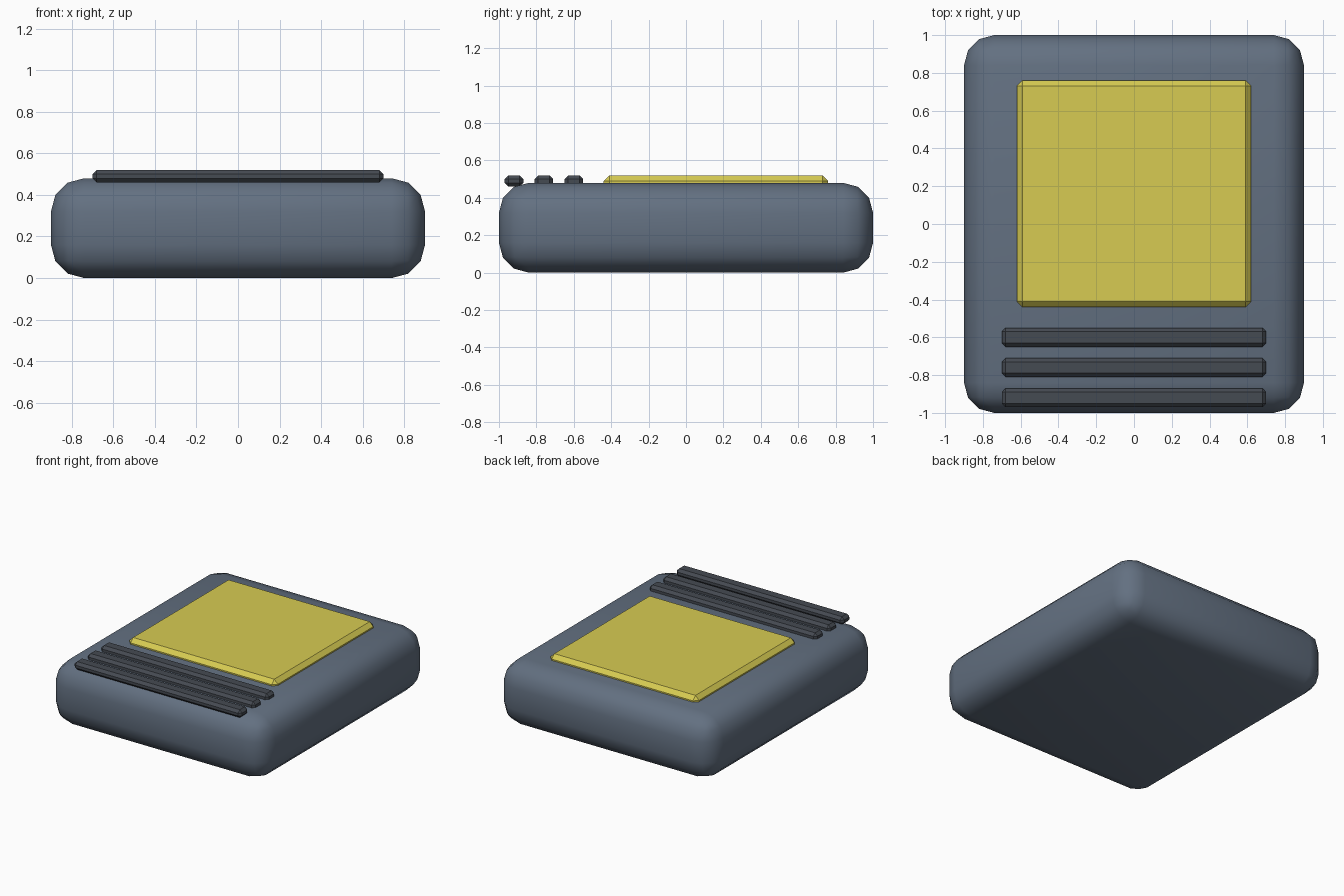
import bpy

if "Cube" in bpy.data.objects:
    bpy.data.objects.remove(bpy.data.objects["Cube"])


def material(name, rgb):
    m = bpy.data.materials.new(name)
    m.diffuse_color = (*rgb, 1.0)
    m.use_nodes = True
    m.node_tree.nodes["Principled BSDF"].inputs["Base Color"].default_value = m.diffuse_color
    return m


slate = material("slate_blue_grey", (0.125, 0.163, 0.22))
yellow = material("mustard_yellow", (0.68, 0.60, 0.085))
charcoal = material("charcoal", (0.06, 0.069, 0.085))


def bevelled_box(name, size, centre, bevel, segments, mat, smooth=False):
    bpy.ops.mesh.primitive_cube_add(size=1, location=centre)
    ob = bpy.context.object
    ob.name = name
    ob.scale = size
    bpy.ops.object.transform_apply(location=False, rotation=False, scale=True)
    mod = ob.modifiers.new("rounded_edges", 'BEVEL')
    mod.width = bevel
    mod.segments = segments
    ob.data.materials.append(mat)
    for p in ob.data.polygons:
        p.use_smooth = smooth
    return ob


# Rounded body
bevelled_box("body", (1.8, 2.0, 0.48), (0, 0, 0.24), 0.16, 3, slate, True)

# Raised screen panel
bevelled_box("screen_panel", (1.24, 1.2, 0.08), (0, 0.16, 0.48), 0.03, 1, yellow)

# Grille bars near the front edge
for i in range(3):
    bevelled_box(f"grille_bar_{i + 1}", (1.4, 0.1, 0.06),
                 (0, -0.6 - 0.16 * i, 0.49), 0.02, 1, charcoal)
